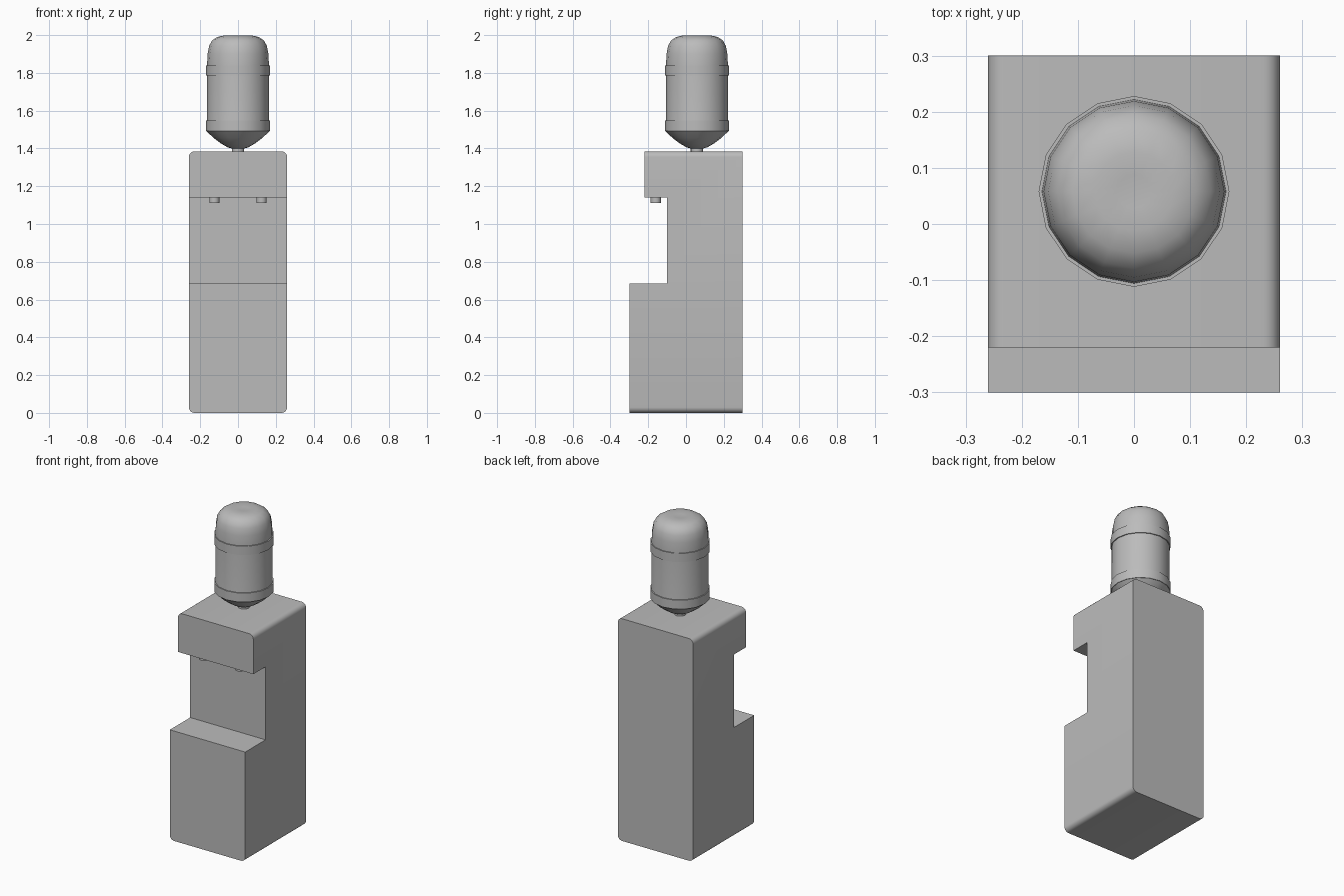
import bpy, bmesh, math
from math import cos, sin, pi

cube = bpy.data.objects.get("Cube")
if cube:
    bpy.data.objects.remove(cube)

grey = bpy.data.materials.new("light_grey")
grey.use_nodes = True
colour = (0.5, 0.5, 0.5, 1)
grey.diffuse_color = colour
grey.node_tree.nodes["Principled BSDF"].inputs["Base Color"].default_value = colour

BOTTLE_Y = 0.058
SIDES = 16


def finish(name, bm, angle=40):
    bmesh.ops.recalc_face_normals(bm, faces=bm.faces)
    mesh = bpy.data.meshes.new(name)
    bm.to_mesh(mesh)
    bm.free()
    mesh.materials.append(grey)
    obj = bpy.data.objects.new(name, mesh)
    bpy.context.collection.objects.link(obj)
    bpy.ops.object.select_all(action="DESELECT")
    obj.select_set(True)
    bpy.context.view_layer.objects.active = obj
    bpy.ops.object.shade_smooth_by_angle(angle=math.radians(angle))
    return obj


def lathe(name, profile, x, y, sides=SIDES, closed=False):
    """Revolve (radius, z) points about a vertical axis."""
    bm = bmesh.new()
    rings = [[bm.verts.new((x + r * sin(2 * pi * i / sides), y + r * cos(2 * pi * i / sides), z))
              for i in range(sides)] for r, z in profile]
    pairs = list(zip(rings, rings[1:]))
    if closed:
        pairs.append((rings[-1], rings[0]))
    else:
        bm.faces.new(rings[0])
        bm.faces.new(rings[-1])
    for a, b in pairs:
        for i in range(sides):
            j = (i + 1) % sides
            bm.faces.new((a[i], a[j], b[j], b[i]))
    return finish(name, bm)


# Cabinet: side profile extruded across, long top and bottom edges rounded
side = [(-0.30, 0), (0.30, 0), (0.30, 1.385), (-0.22, 1.385),
        (-0.22, 1.14), (-0.10, 1.14), (-0.10, 0.685), (-0.30, 0.685)]
bm = bmesh.new()
face = bm.faces.new([bm.verts.new((-0.26, y, z)) for y, z in side])
extruded = bmesh.ops.extrude_face_region(bm, geom=[face])
bmesh.ops.translate(bm, vec=(0.52, 0, 0),
                    verts=[v for v in extruded["geom"] if isinstance(v, bmesh.types.BMVert)])
rounded = [e for e in bm.edges
           if abs(e.verts[0].co.y - e.verts[1].co.y) > 0.5]
bmesh.ops.bevel(bm, geom=rounded, offset=0.03, segments=5, profile=0.5, affect="EDGES")
finish("cabinet", bm, 30)

# Water bottle: neck, sloping shoulder, straight wall and domed end
lathe("water_bottle", [
    (0.033, 1.38), (0.033, 1.40), (0.055, 1.406), (0.09, 1.426), (0.13, 1.456),
    (0.167, 1.492), (0.167, 1.50), (0.164, 1.52), (0.164, 1.84), (0.161, 1.90),
    (0.153, 1.943), (0.137, 1.972), (0.11, 1.990), (0.07, 1.999), (0.03, 1.995)], 0, BOTTLE_Y)

# Raised bands round the bottle
for name, low, high in (("lower_band", 1.492, 1.548), ("upper_band", 1.785, 1.84)):
    lathe(name, [(0.155, low), (0.17, low), (0.17, high), (0.155, high)], 0, BOTTLE_Y, closed=True)

# Taps under the overhang
for name, x in (("left_tap", 0.125), ("right_tap", -0.125)):
    lathe(name, [(0.027, 1.11), (0.027, 1.15)], x, -0.16)
